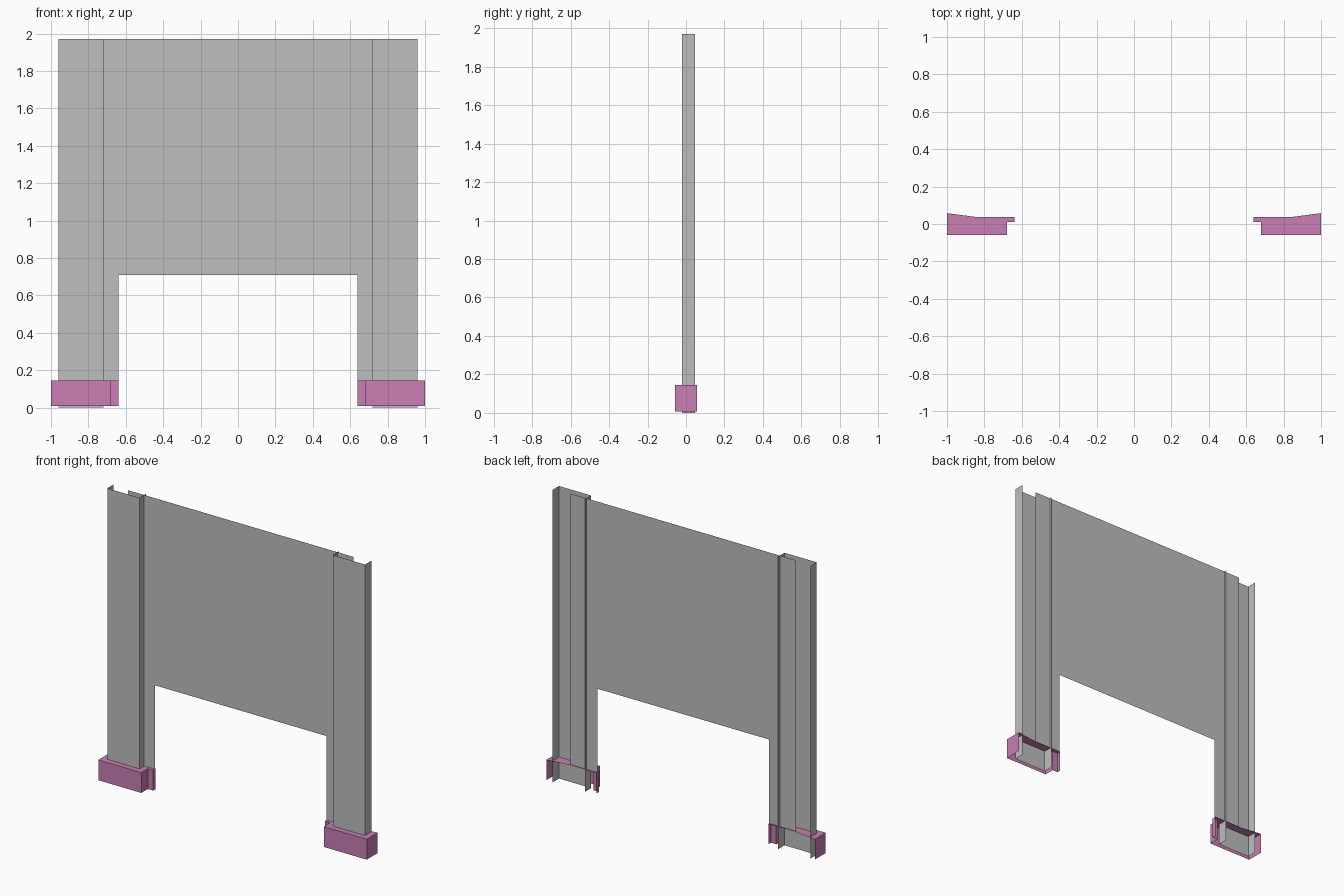
import bpy
import bmesh

if "Cube" in bpy.data.objects:
    bpy.data.objects.remove(bpy.data.objects["Cube"], do_unlink=True)


def make_material(name, colour):
    mat = bpy.data.materials.new(name)
    mat.use_nodes = True
    mat.diffuse_color = colour
    mat.node_tree.nodes["Principled BSDF"].inputs["Base Color"].default_value = colour
    return mat


def make_object(name, bm, mat, mirror=False):
    mesh = bpy.data.meshes.new(name)
    bm.to_mesh(mesh)
    bm.free()
    mesh.materials.append(mat)
    obj = bpy.data.objects.new(name, mesh)
    bpy.context.collection.objects.link(obj)
    if mirror:
        obj.modifiers.new("mirror", "MIRROR").use_mirror_merge = False
    return obj


def add_walls(bm, path, bottom, top):
    """Raise an open plan path into a row of thin walls."""
    low = [bm.verts.new((x, y, bottom)) for x, y in path]
    high = [bm.verts.new((x, y, top)) for x, y in path]
    for i in range(len(path) - 1):
        bm.faces.new((low[i], low[i + 1], high[i + 1], high[i]))
    return high


grey = make_material("plain grey", (0.52, 0.52, 0.52, 1))
pink = make_material("dusty pink", (0.58, 0.21, 0.45, 1))

TOP = 1.97
BASE_TOP = 0.145
PANEL_Y = 0.03

# Flat panel with a wide opening between its two legs
bm = bmesh.new()
half = [(0.64, 0.71), (0.64, BASE_TOP), (0.84, BASE_TOP), (0.84, TOP)]
outline = half + [(-x, z) for x, z in reversed(half)]
bm.faces.new([bm.verts.new((x, PANEL_Y, z)) for x, z in outline])
make_object("back_panel", bm, grey)

# Channel-shaped posts, open at the back, top and bottom
bm = bmesh.new()
add_walls(bm, [(0.72, 0.048), (0.72, -0.02), (0.96, -0.02), (0.96, 0.048)], 0, TOP)
make_object("side_posts", bm, grey, mirror=True)

# Skirting blocks: walls and a lid, open at the back and underneath
bm = bmesh.new()
plan = [(0.64, 0.037), (0.64, 0.011), (0.68, 0.011), (0.68, -0.058),
        (1.0, -0.058), (1.0, 0.058)]
rim = add_walls(bm, plan, 0.008, BASE_TOP)
back_corner = bm.verts.new((0.84, 0.037, BASE_TOP))
bm.faces.new(rim + [back_corner])
make_object("post_bases", bm, pink, mirror=True)
